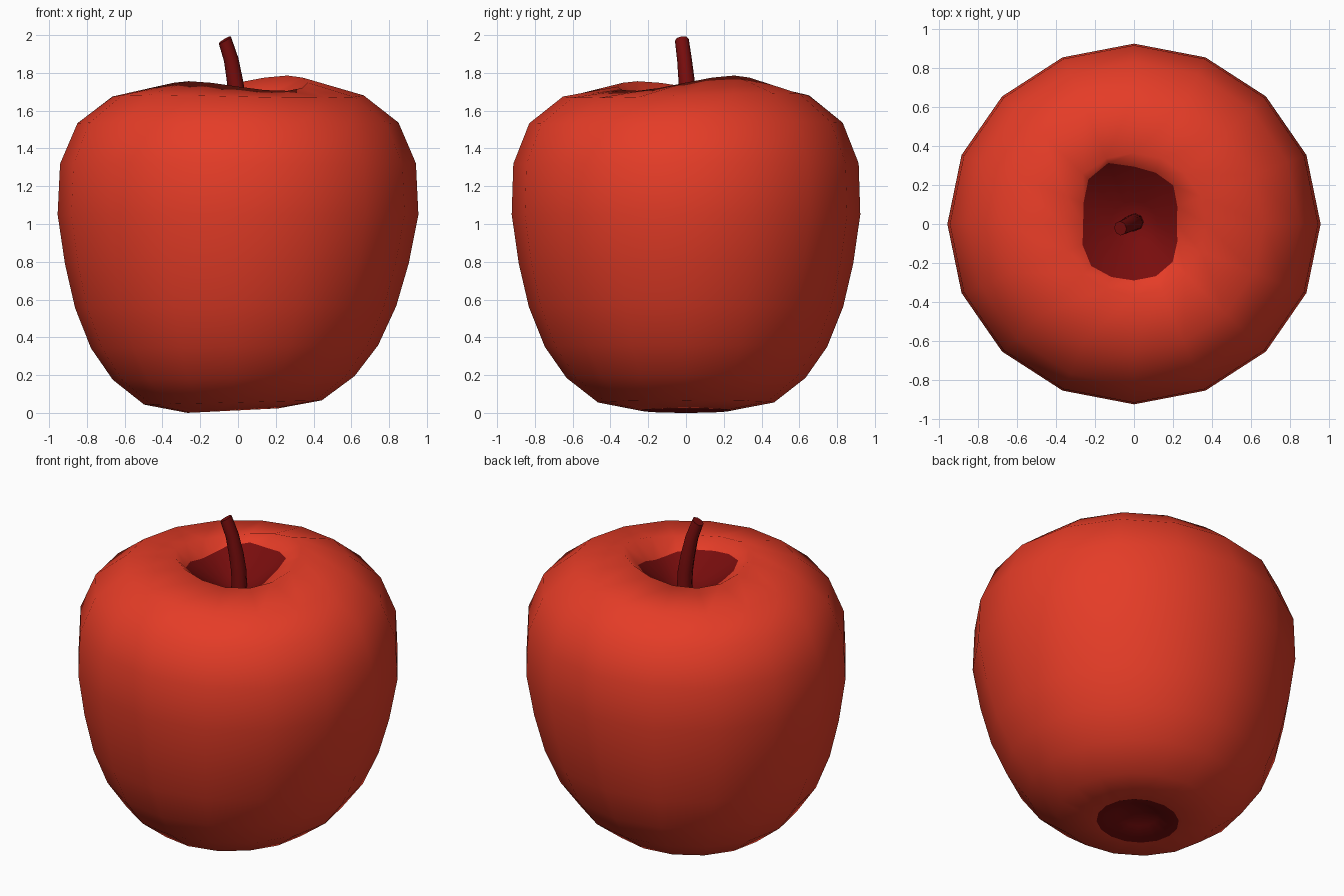
import bpy, bmesh, math
from mathutils import Vector

if "Cube" in bpy.data.objects:
    bpy.data.objects.remove(bpy.data.objects["Cube"])

SIDES = 16


def material(name, rgb):
    m = bpy.data.materials.new(name)
    m.diffuse_color = (*rgb, 1)
    m.use_nodes = True
    m.node_tree.nodes["Principled BSDF"].inputs["Base Color"].default_value = m.diffuse_color
    return m


red = material("apple red", (0.78, 0.045, 0.02))
dark = material("dark red", (0.19, 0.004, 0.004))


def finish(bm, name, mats):
    bmesh.ops.recalc_face_normals(bm, faces=bm.faces)
    for f in bm.faces:
        f.smooth = True
    me = bpy.data.meshes.new(name)
    bm.to_mesh(me)
    bm.free()
    ob = bpy.data.objects.new(name, me)
    bpy.context.collection.objects.link(ob)
    for m in mats:
        me.materials.append(m)
    return ob


def bridge(bm, a, b, mat=0):
    n = len(a)
    for i in range(n):
        f = bm.faces.new((a[i], a[(i + 1) % n], b[(i + 1) % n], b[i]))
        f.material_index = mat


def fan(bm, ring, tip, mat=0):
    for i in range(len(ring)):
        f = bm.faces.new((ring[i], ring[(i + 1) % len(ring)], tip))
        f.material_index = mat


# Apple body: profile of (radius, height, lobe strength), bottom to top
profile = [(0.12, 0.055, 0), (0.24, 0.012, 0), (0.47, 0.055, 0), (0.64, 0.185, 0),
           (0.76, 0.35, 0), (0.85, 0.56, 0), (0.91, 0.79, 0), (0.955, 1.05, 0),
           (0.942, 1.32, 0.1), (0.85, 1.535, 0.15), (0.665, 1.678, 0.3), (0.37, 1.738, 1)]
# Outline of the dark patch around the stem, one radius per side
patch = [0.22, 0.24, 0.285, 0.29, 0.30, 0.345, 0.33, 0.28,
         0.26, 0.285, 0.31, 0.30, 0.295, 0.295, 0.28, 0.24]

bm = bmesh.new()
angles = [2 * math.pi * i / SIDES for i in range(SIDES)]


def body_point(a, r, z, lobe):
    # The shoulder has two high lobes on a diagonal; the foot leans slightly left
    d = a - math.pi / 4
    lift = lobe * (0.033 * math.cos(2 * d) + 0.015 * math.cos(d))
    low = max(0, 1 - z)
    tilt = 0.012 * low * math.cos(a)
    ys = 0.965 + 0.025 * abs(z - 1.1)
    return bm.verts.new((r * math.cos(a) - 0.028 * low, r * ys * math.sin(a), z + lift + tilt))


rings = [[body_point(a, *p) for a in angles] for p in profile]
rings.append([body_point(a, r, 1.60 + 0.30 * (r - 0.05), 0.75) for a, r in zip(angles, patch)])
rings.append([body_point(a, 0.12, 1.57, 0.2) for a in angles])
for k in range(len(rings) - 1):
    bridge(bm, rings[k], rings[k + 1], 1 if k in (0, len(rings) - 2) else 0)
fan(bm, rings[0], bm.verts.new((-0.03, 0, 0.09)), 1)
fan(bm, rings[-1], bm.verts.new((0, 0, 1.52)), 1)
finish(bm, "apple_body", [red, dark])

# Stem: bent tube with a slanted tip
bm = bmesh.new()
path = [Vector(p) for p in ((0.005, 0.01, 1.5), (0, 0.007, 1.65), (-0.015, 0.004, 1.75),
                            (-0.036, -0.008, 1.87), (-0.07, -0.022, 1.975))]
radii = [0.046, 0.045, 0.043, 0.039, 0.037]
stem_rings = []
for i, (c, r) in enumerate(zip(path, radii)):
    t = path[min(i + 1, 4)] - path[max(i - 1, 0)]
    if i == 4:
        t = Vector((-0.5, -0.15, 0.85))
    q = Vector((0, 0, 1)).rotation_difference(t.normalized())
    stem_rings.append([bm.verts.new(c + q @ Vector((r * math.cos(j * math.pi / 4),
                                                    r * math.sin(j * math.pi / 4), 0)))
                       for j in range(8)])
for a, b in zip(stem_rings, stem_rings[1:]):
    bridge(bm, a, b)
bm.faces.new(stem_rings[0])
bm.faces.new(stem_rings[-1])
stem = finish(bm, "stem", [dark])
bpy.context.view_layer.objects.active = stem
stem.select_set(True)
bpy.ops.object.shade_smooth_by_angle(angle=math.radians(50))
